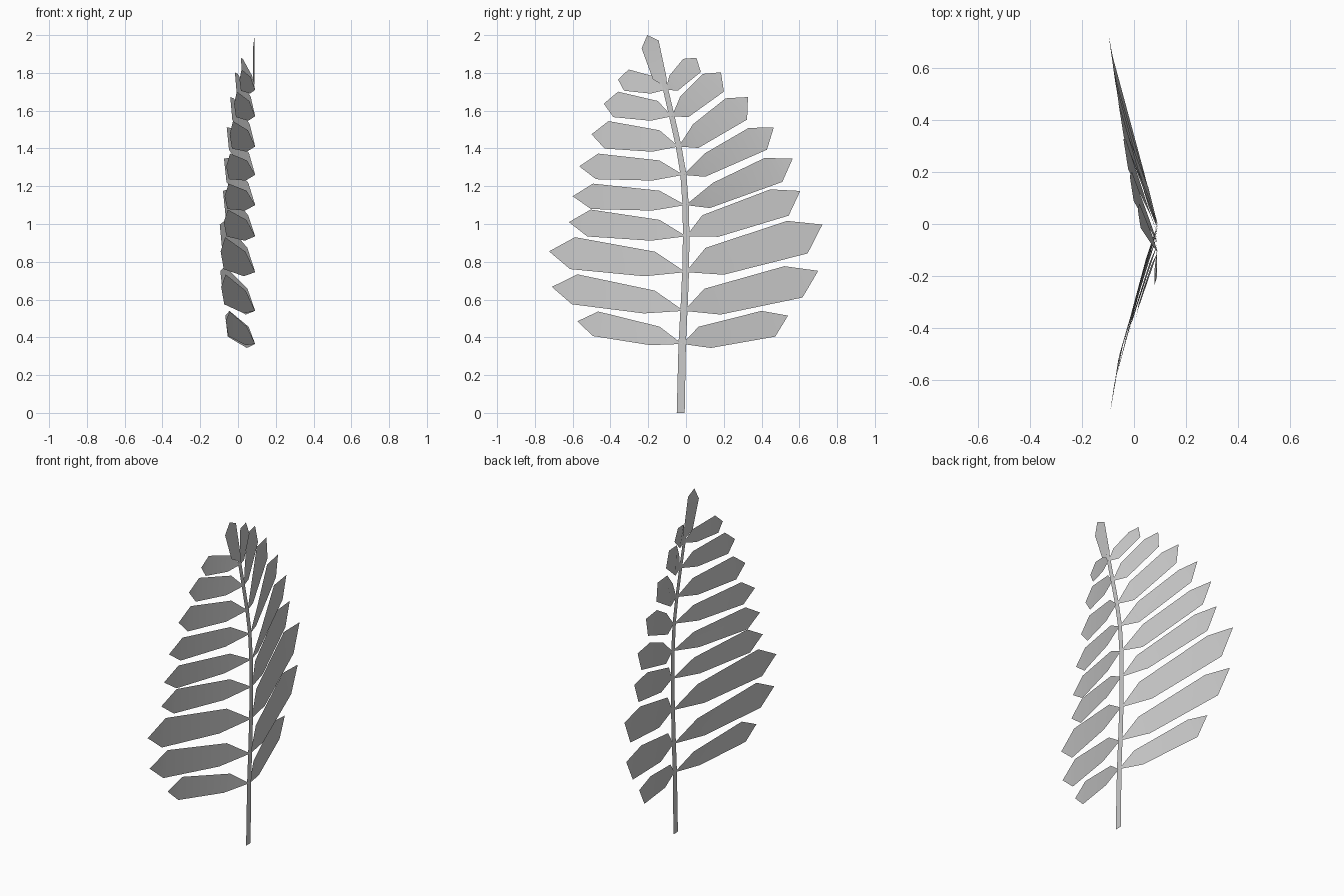
import bpy
from mathutils import Vector

cube = bpy.data.objects.get("Cube")
if cube:
    bpy.data.objects.remove(cube, do_unlink=True)

# Single pale grey for the whole frond
grey = bpy.data.materials.new("leaf_grey")
grey.use_nodes = True
colour = (0.59, 0.59, 0.59, 1)
grey.diffuse_color = colour
grey.node_tree.nodes["Principled BSDF"].inputs["Base Color"].default_value = colour

STEM_X = 0.088
# Centre line of the stem as (y, z)
STEM = [(-.028, 0), (-.02, .37), (-.009, .58), (-.002, .75), (.001, .94), (-.002, 1.1),
        (-.014, 1.265), (-.04, 1.415), (-.076, 1.575), (-.112, 1.73), (-.118, 1.77)]


def stem_y(z):
    for (y0, z0), (y1, z1) in zip(STEM, STEM[1:]):
        if z <= z1:
            return y0 + (y1 - y0) * (z - z0) / (z1 - z0)
    return STEM[-1][0]


def add_sheet(name, points, faces):
    mesh = bpy.data.meshes.new(name)
    mesh.from_pydata(points, [], faces)
    mesh.materials.append(grey)
    mesh.update()
    # Turn every sheet to the same side
    if sum(p.normal.x * p.area for p in mesh.polygons) < 0:
        mesh.flip_normals()
    mesh.shade_smooth()
    obj = bpy.data.objects.new(name, mesh)
    bpy.context.scene.collection.objects.link(obj)


# Six-cornered leaflet: base, lower pair, tip, upper pair
LEAF_FACES = [(0, 1, 5), (1, 2, 4, 5), (2, 3, 4)]
BACK_SAG = (0, .28, .92, 1, .86, .22)
FRONT_SAG = (0, .33, .91, 1, .87, .28)


def add_leaflet(name, base, tip, outline, sags, width):
    axis = Vector(tip) - Vector(base)
    across = Vector((-axis.y, axis.x))
    if across.y < 0:
        across = -across
    droop = axis.length * (.36 - .15 * axis.length)
    points = []
    for (u, v), sag in zip(outline, sags):
        p = Vector(base) + axis * u + across * v * width
        points.append((STEM_X + .003 - sag * droop, p.x, p.y))
    add_sheet(name, points, LEAF_FACES)


# Flat tapering stem
ribbon = []
for y, z in STEM:
    half = .021 - .004 * z
    ribbon += [(STEM_X, y - half, z), (STEM_X, y + half, z)]
add_sheet("stem", ribbon, [(i, i + 1, i + 3, i + 2) for i in range(0, len(ribbon) - 2, 2)])

# Leaflets in pairs: base height, relative width, back tip, front tip
ROWS = [
    (.365, 1, (.54, .515), (-.575, .485)),
    (.54, .97, (.70, .752), (-.71, .667)),
    (.745, 1, (.722, .997), (-.725, .855)),
    (.935, .98, (.605, 1.175), (-.62, 1.01)),
    (1.1, .96, (.565, 1.347), (-.60, 1.147)),
    (1.26, 1.05, (.465, 1.512), (-.565, 1.305)),
    (1.41, 1.35, (.328, 1.672), (-.50, 1.475)),
    (1.57, 1.6, (.185, 1.803), (-.435, 1.637)),
    (1.71, 1.9, (.055, 1.88), (-.36, 1.765)),
]
BACK_LONG = [(0, 0), (.243, -.103), (.838, -.155), (1, 0), (.778, .104), (.185, .113)]
BACK_SHORT = [(0, 0), (.18, -.11), (.838, -.155), (1, 0), (.778, .104), (.29, .085)]
FRONT = [(0, 0), (.29, -.074), (.83, -.104), (1, 0), (.83, .13), (.24, .113)]

for n, (z, width, back_tip, front_tip) in enumerate(ROWS, 1):
    base = (stem_y(z), z)
    back_outline = BACK_LONG if n < 5 else BACK_SHORT
    add_leaflet(f"back_leaflet_{n}", base, back_tip, back_outline, BACK_SAG, width)
    add_leaflet(f"front_leaflet_{n}", base, front_tip, FRONT, FRONT_SAG, width)

# Upright leaflet at the top, slightly turned
TOP = [(-.112, 1.73), (-.175, 1.765), (-.235, 1.93), (-.205, 2), (-.145, 1.972), (-.102, 1.77)]
add_sheet("top_leaflet", [(STEM_X - .009 * (i in (1, 2)), y, z) for i, (y, z) in enumerate(TOP)],
          LEAF_FACES)
